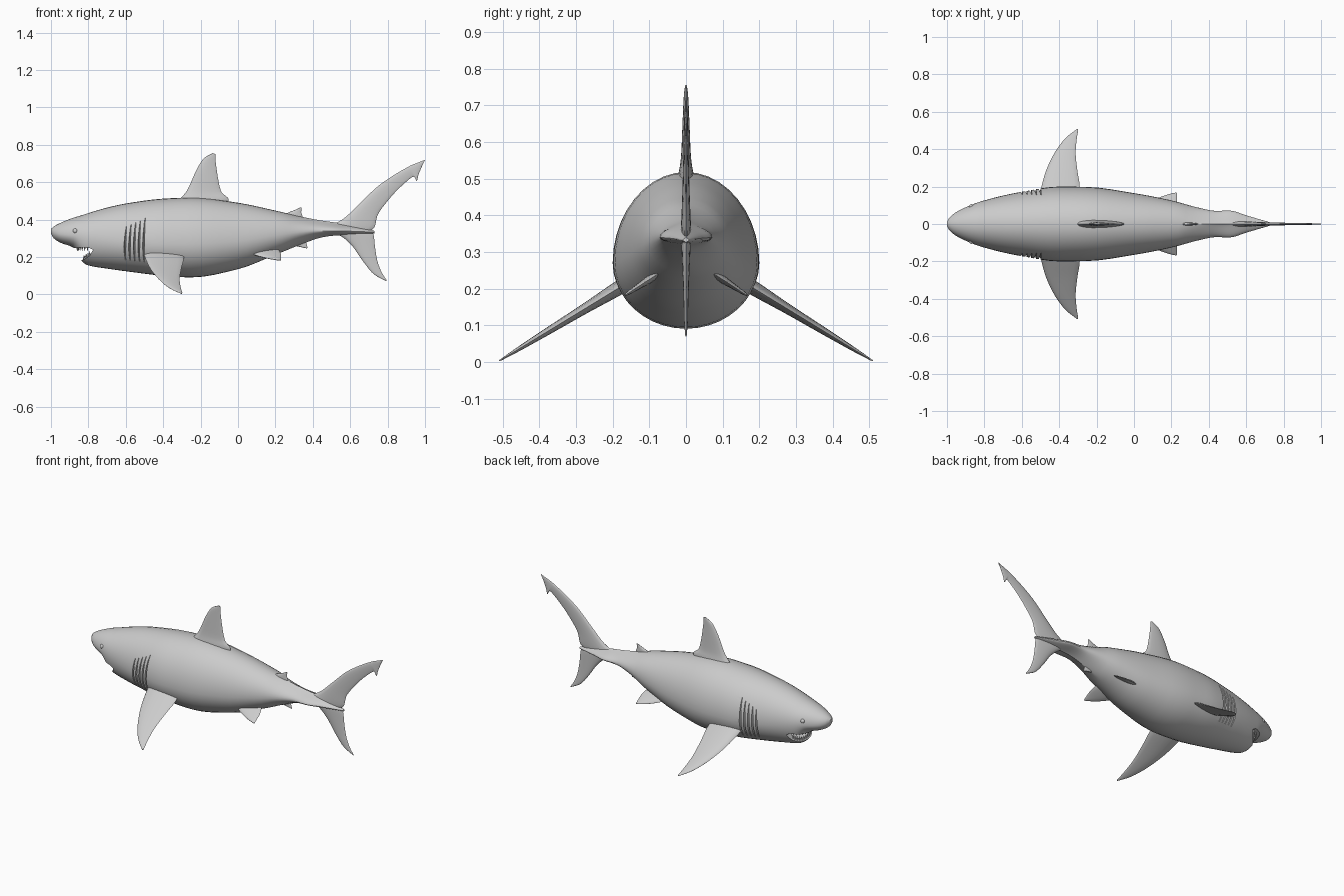
import bpy, bmesh
from math import sin, cos, pi, radians, sqrt
from mathutils import Vector, Matrix

if "Cube" in bpy.data.objects:
    bpy.data.objects.remove(bpy.data.objects["Cube"])


def smooth(rows, x):
    """Monotone cubic interpolation of table rows keyed by their first column."""
    n = len(rows)
    i = max(j for j in range(n - 1) if j == 0 or rows[j][0] <= x)
    h = rows[i + 1][0] - rows[i][0]
    t = (x - rows[i][0]) / h
    out = []
    for c in range(1, len(rows[0])):
        def slope(j):
            return (rows[j + 1][c] - rows[j][c]) / (rows[j + 1][0] - rows[j][0])

        def tangent(j):
            if j == 0 or j == n - 1:
                return slope(min(j, n - 2))
            a, b = slope(j - 1), slope(j)
            return 0 if a * b <= 0 else 2 * a * b / (a + b)
        p, q = rows[i][c], rows[i + 1][c]
        out.append(p * (1 + 2 * t) * (1 - t) ** 2 + q * t * t * (3 - 2 * t)
                   + h * (tangent(i) * t * (1 - t) ** 2 + tangent(i + 1) * t * t * (t - 1)))
    return out


def loft(bm, rings):
    """Skin closed rings and cap both ends."""
    vs = [[bm.verts.new(p) for p in r] for r in rings]
    n = len(vs[0])
    for a, b in zip(vs, vs[1:]):
        for k in range(n):
            bm.faces.new((a[k], a[(k + 1) % n], b[(k + 1) % n], b[k]))
    bm.faces.new(vs[0])
    bm.faces.new(vs[-1])


def finish(bm, name, angle=40):
    bmesh.ops.recalc_face_normals(bm, faces=bm.faces)
    me = bpy.data.meshes.new(name)
    bm.to_mesh(me)
    bm.free()
    ob = bpy.data.objects.new(name, me)
    bpy.context.collection.objects.link(ob)
    shade(ob, angle)
    return ob


def shade(ob, angle=40):
    bpy.ops.object.select_all(action='DESELECT')
    ob.select_set(True)
    bpy.context.view_layer.objects.active = ob
    bpy.ops.object.shade_smooth_by_angle(angle=radians(angle))


def cut(ob, cutter):
    mod = ob.modifiers.new("cut", 'BOOLEAN')
    mod.operation = 'DIFFERENCE'
    mod.solver = 'EXACT'
    mod.object = cutter
    bpy.context.view_layer.objects.active = ob
    bpy.ops.object.modifier_apply(modifier=mod.name)
    bpy.data.objects.remove(cutter)


# Body sections: x, top z, bottom z, widest z, half width
BODY = [
    (-1.00, .350, .325, .338, .012), (-.985, .363, .300, .330, .036),
    (-.95, .382, .277, .322, .064), (-.88, .410, .250, .315, .098),
    (-.83, .425, .172, .305, .117), (-.80, .435, .155, .300, .126),
    (-.70, .464, .138, .290, .152), (-.60, .486, .124, .280, .172),
    (-.40, .512, .100, .270, .200), (-.25, .518, .091, .270, .198),
    (0.00, .490, .135, .285, .165), (.20, .448, .212, .315, .126),
    (.35, .413, .272, .335, .086), (.44, .396, .303, .340, .070),
    (.51, .386, .314, .340, .072), (.60, .372, .318, .338, .046),
    (.73, .340, .326, .333, .008)]


def skin(x, a):
    top, bot, mid, w = smooth(BODY, x)
    keel = 1 + 1.8 * min(1, max(0, (x - .25) / .22))   # side keels near the tail
    y = w * abs(cos(a)) ** keel * (1 if cos(a) >= 0 else -1)
    return Vector((x, y, mid + sin(a) * ((top - mid) if sin(a) > 0 else (mid - bot))))


bm = bmesh.new()
xs = [p[0] + (q[0] - p[0]) * k / 4 for p, q in zip(BODY, BODY[1:]) for k in range(4)] + [.73]
loft(bm, [[skin(x, 2 * pi * k / 40) for k in range(40)] for x in xs])
body = finish(bm, "body")

# Open mouth: a wedge between the jaws, then a rounded throat
bm = bmesh.new()
wedge = [(-.99, .225), (-.87, .249), (-.80, .252), (-.775, .238), (-.795, .205),
         (-.825, .186), (-.99, .16)]
loft(bm, [[(x, y, z) for x, z in wedge] for y in (-.3, .3)])
cut(body, finish(bm, "mouth_cutter"))
bm = bmesh.new()
bmesh.ops.create_uvsphere(bm, u_segments=24, v_segments=12, radius=1,
                          matrix=Matrix.Translation((-.775, 0, .226)) @ Matrix.Diagonal((.085, .078, .042, 1)))
cut(body, finish(bm, "throat_cutter"))

# Gill slits carved along the skin
bm = bmesh.new()
for side in (0, 1):
    for g in range(5):
        rings = []
        for k in range(11):
            t = k / 10
            a = radians(-38 + (62 + 3 * g) * t)
            p = skin(-.605 + .025 * g + .025 * (t - .4) ** 2, a)
            s = .25 + .75 * sin(pi * t)
            ring = []
            for j in range(8):
                b = 2 * pi * j / 8
                q = p + Vector((.005 * cos(b), .013 * sin(b) * cos(a), .013 * sin(b) * sin(a))) * s
                ring.append((q.x, -q.y if side else q.y, q.z))
            rings.append(ring)
        loft(bm, rings)
cut(body, finish(bm, "gill_cutter"))
shade(body, 35)

# Teeth along both jaws
bm = bmesh.new()
for upper in (True, False):
    for k in range(13):
        a = radians(-78 + 13 * k)
        if upper:
            x, y, z = -.79 - .07 * cos(a), .095 * sin(a), .244
        else:
            x, y = -.785 - .04 * cos(a), .08 * sin(a)
            z = .194 - (x + .825) * -.8
        m = Matrix.Translation((x, y, z))
        if upper:
            m = m @ Matrix.Rotation(pi, 4, 'X')
        bmesh.ops.create_cone(bm, cap_ends=True, segments=6, radius1=.007, radius2=.0005,
                              depth=.026, matrix=m)
finish(bm, "teeth", 30)

# Eyes
for side, label in ((1, "left"), (-1, "right")):
    p = skin(-.87, radians(15))
    bm = bmesh.new()
    bmesh.ops.create_uvsphere(bm, u_segments=16, v_segments=10, radius=.013,
                              matrix=Matrix.Translation((p.x, side * (p.y - .006), p.z)))
    finish(bm, "eye_" + label)


def fin(name, rows, place):
    """Lens-section fin from rows of leading (x, s), trailing (x, s), thickness."""
    keys = [(i,) + r for i, r in enumerate(rows)]
    rings = []
    for i in range(4 * (len(rows) - 1) + 1):
        lx, ls, tx, ts, th = smooth(keys, i / 4)
        ring = []
        for k in range(16):
            a = 2 * pi * k / 16
            u = (1 - cos(a)) / 2
            off = th * .5 * sin(a) * (1.25 - .6 * u)
            ring.append(place(lx + (tx - lx) * u, ls + (ts - ls) * u, off))
        rings.append(ring)
    bm = bmesh.new()
    loft(bm, rings)
    return finish(bm, name, 50)


def upright(x, s, off):
    return (x, off, s)


def sloped(side, y0, z0, k):
    n = sqrt(1 + k * k)
    return lambda x, s, off: (x, side * (s + off * k / n), z0 - k * (s - y0) + off / n)


# Fins on the centre line
fin("dorsal_fin", [
    (-.35, .47, -.06, .46, .06), (-.305, .515, -.05, .508, .042), (-.27, .56, -.09, .55, .028),
    (-.22, .67, -.113, .66, .018), (-.18, .73, -.12, .72, .012),
    (-.135, .755, -.12, .75, .005)], upright)
fin("second_dorsal_fin", [
    (.22, .41, .33, .39, .02), (.26, .434, .345, .415, .016),
    (.305, .452, .338, .44, .01), (.335, .466, .34, .462, .004)], upright)
fin("anal_fin", [
    (.25, .28, .35, .30, .02), (.29, .264, .365, .275, .014),
    (.34, .252, .37, .258, .008), (.368, .246, .372, .249, .004)], upright)
fin("tail_upper_lobe", [
    (.48, .36, .70, .335, .03), (.56, .402, .73, .36, .026), (.65, .485, .745, .42, .02),
    (.75, .58, .80, .50, .015), (.85, .648, .88, .585, .012), (.91, .682, .938, .63, .01),
    (.925, .69, .955, .606, .009), (.95, .70, .965, .64, .008),
    (1.0, .72, .99, .70, .004)], upright)
fin("tail_lower_lobe", [
    (.48, .34, .70, .345, .03), (.55, .312, .725, .32, .026), (.61, .26, .733, .25, .02),
    (.67, .175, .745, .18, .014), (.73, .105, .77, .115, .01),
    (.795, .07, .795, .076, .004)], upright)

# Paired fins
for side, label in ((1, "left"), (-1, "right")):
    fin("pectoral_fin_" + label, [
        (-.51, .13, -.29, .13, .045), (-.495, .20, -.29, .20, .038), (-.472, .28, -.302, .28, .028),
        (-.425, .38, -.312, .38, .02), (-.365, .46, -.306, .455, .012),
        (-.302, .51, -.298, .50, .004)], sloped(side, .2, .192, .61))
    fin("pelvic_fin_" + label, [
        (.02, .06, .19, .05, .03), (.07, .11, .22, .085, .022), (.13, .14, .23, .12, .015),
        (.19, .16, .23, .148, .01), (.225, .168, .23, .165, .004)], sloped(side, .07, .245, .65))
